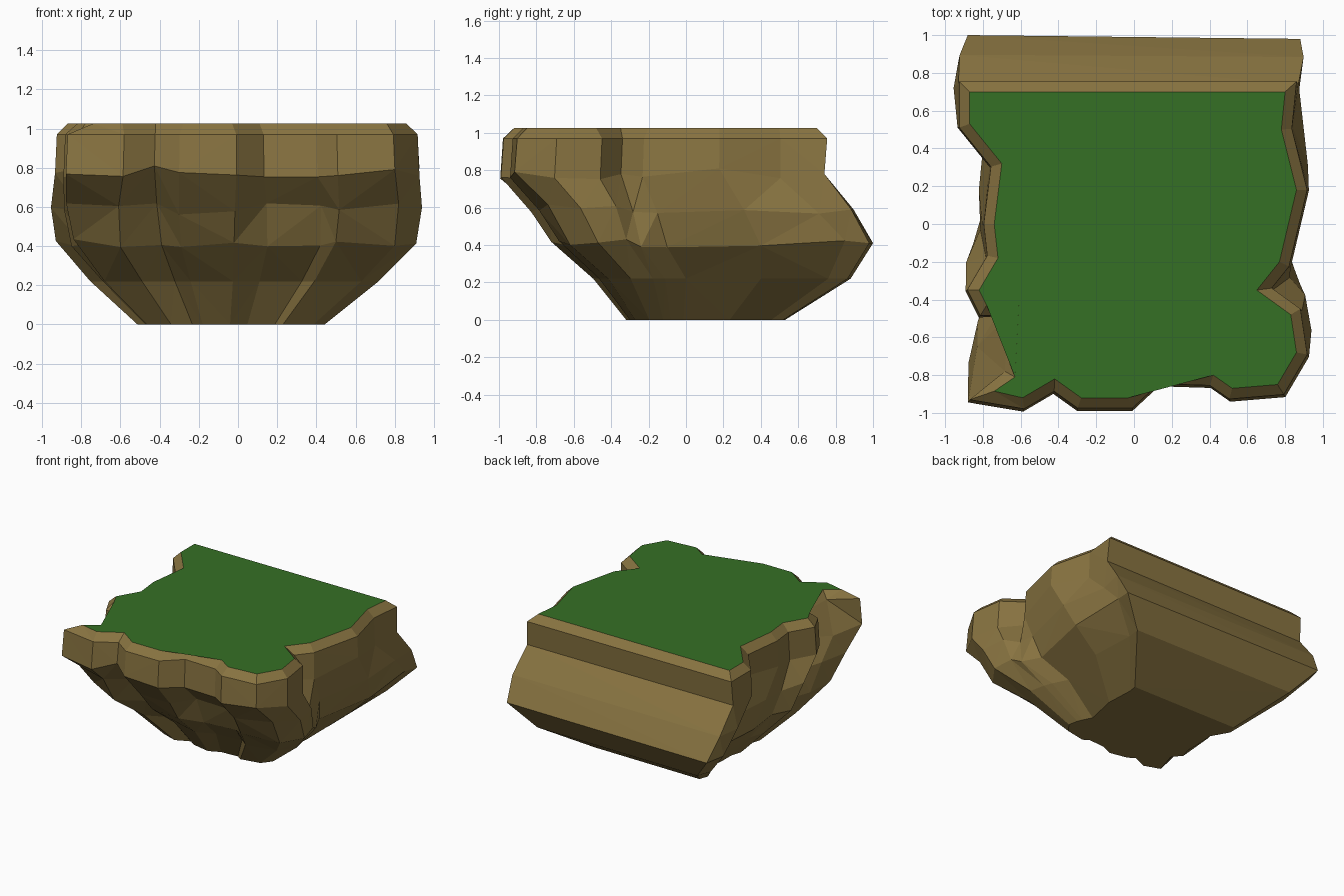
import bpy, bmesh, random
from mathutils import Vector

if "Cube" in bpy.data.objects:
    bpy.data.objects.remove(bpy.data.objects["Cube"])

random.seed(4)

# Matching outlines, counter-clockwise from the back left corner
grass_edge = [(-.87, .70), (-.87, .53), (-.70, .32), (-.74, 0), (-.72, -.18),
              (-.82, -.35), (-.78, -.43), (-.61, -.43), (-.63, -.81), (-.74, -.885),
              (-.59, -.92), (-.42, -.82), (-.28, -.92), (-.03, -.92), (.11, -.79),
              (.42, -.80), (.52, -.87), (.76, -.85), (.86, -.68), (.83, -.48),
              (.65, -.35), (.77, -.20), (.86, .18), (.78, .50), (.80, .70)]
belly_edge = [(-.88, 1.0), (-.93, .86), (-.78, .58), (-.80, .30), (-.80, .07),
              (-.85, -.10), (-.78, -.18), (-.74, -.25), (-.79, -.42), (-.84, -.60),
              (-.60, -.69), (-.39, -.59), (-.29, -.66), (-.02, -.72), (.15, -.64),
              (.42, -.62), (.50, -.68), (.80, -.62), (.91, -.47), (.88, -.32),
              (.85, -.24), (.78, -.10), (.88, .40), (.86, .85), (.88, .98)]


def offset(points, d):
    """Push a closed outline outwards with mitred corners."""
    pts = [Vector(p) for p in points]
    out = []
    for i, p in enumerate(pts):
        e1 = (p - pts[i - 1]).normalized()
        e2 = (pts[(i + 1) % len(pts)] - p).normalized()
        n1, n2 = Vector((e1.y, -e1.x)), Vector((e2.y, -e2.x))
        m = (n1 + n2) / (1 + n1.dot(n2))
        if m.length > 2.3:
            m *= 2.3 / m.length
        out.append(tuple(p + m * d))
    return out


def blend(a, b, t, sx=1.0):
    return [((p[0] + (q[0] - p[0]) * t) * sx, p[1] + (q[1] - p[1]) * t) for p, q in zip(a, b)]


def scale(a, sx, dx, sy, dy):
    return [(x * sx + dx, y * sy + dy) for x, y in a]


rim = offset(grass_edge, .055)
rim[9] = (-.87, -.93)
# Below the rim the left notch closes up
ledge = scale(rim, 1.01, 0, 1.01, -.005)
ledge[0], ledge[-1] = (-.93, .74), (.87, .74)
ledge[7], ledge[8] = (-.73, -.49), (-.83, -.65)

# Rings from the foot up: outline, height, roughness
rings = [(scale(belly_edge, .52, -.03, .494, .036), 0, 0),
         (scale(belly_edge, .80, -.01, .80, .08), .22, 0),
         (belly_edge, .41, .025),
         (blend(ledge, belly_edge, .6, 1.025), .59, .03),
         (ledge, .78, .03),
         (rim, .97, 0),
         (grass_edge, 1.025, 0)]


def material(name, colour):
    m = bpy.data.materials.new(name)
    m.diffuse_color = (*colour, 1)
    m.use_nodes = True
    m.node_tree.nodes["Principled BSDF"].inputs["Base Color"].default_value = m.diffuse_color
    return m


# Loft the rings into one closed, faceted rock
bm = bmesh.new()
loops = []
for outline, z, rough in rings:
    loop = []
    for i, (x, y) in enumerate(outline):
        back = i in (0, len(outline) - 1)
        dz = 0 if back else random.uniform(-rough, rough)
        loop.append(bm.verts.new((x, y, z + dz)))
    loops.append(loop)
n = len(grass_edge)
for lo, hi in zip(loops, loops[1:]):
    for i in range(n):
        j = (i + 1) % n
        bm.faces.new((lo[i], lo[j], hi[j], hi[i]))
bm.faces.new(loops[0][::-1])
grass = bm.faces.new(loops[-1])
grass.material_index = 1     # flat top is grass
bmesh.ops.triangulate(bm, faces=bm.faces[:])

mesh = bpy.data.meshes.new("cliff_block")
bm.to_mesh(mesh)
bm.free()
mesh.materials.append(material("brown_rock", (.25, .175, .053)))
mesh.materials.append(material("green_grass", (.036, .16, .018)))
bpy.context.collection.objects.link(bpy.data.objects.new("cliff_block", mesh))
